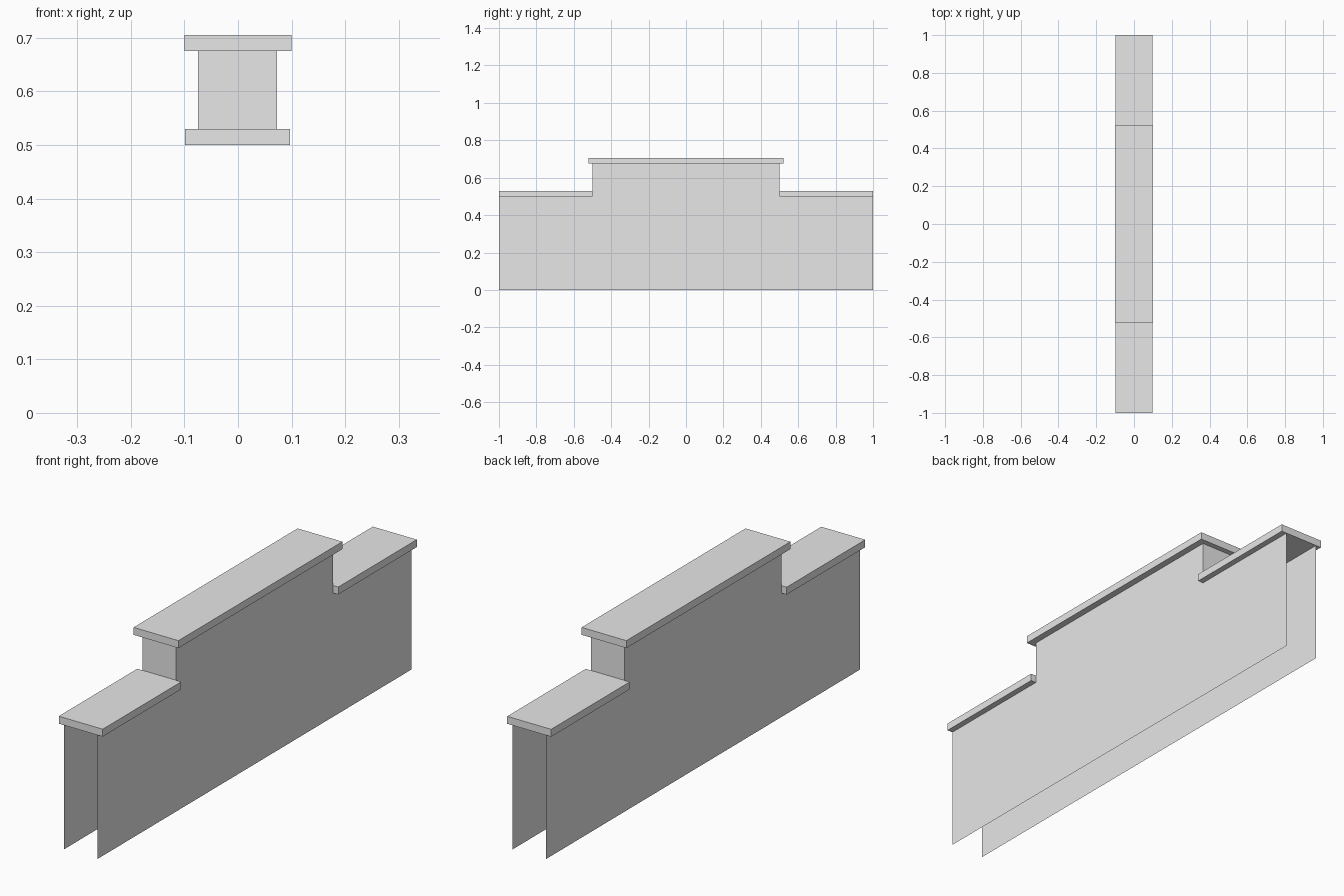
import bpy
import bmesh

cube = bpy.data.objects.get("Cube")
if cube:
    bpy.data.objects.remove(cube, do_unlink=True)

# One plain grey for every part
grey = bpy.data.materials.new("plain_grey")
grey.use_nodes = True
grey.diffuse_color = (0.8, 0.8, 0.8, 1)
grey.node_tree.nodes["Principled BSDF"].inputs["Base Color"].default_value = (0.8, 0.8, 0.8, 1)

HALF_LENGTH, STEP_Y = 1.0, 0.5
LOW_Z, HIGH_Z, CAP = 0.5, 0.675, 0.03
LEFT_X, RIGHT_X = 0.073, -0.075


def add_object(name, bm):
    mesh = bpy.data.meshes.new(name)
    bm.to_mesh(mesh)
    bm.free()
    mesh.materials.append(grey)
    obj = bpy.data.objects.new(name, mesh)
    bpy.context.collection.objects.link(obj)
    return obj


def sheet(name, points):
    bm = bmesh.new()
    bm.faces.new([bm.verts.new(p) for p in points])
    return add_object(name, bm)


def slab(name, low, high):
    bm = bmesh.new()
    bmesh.ops.create_cube(bm, size=1)
    for v in bm.verts:
        v.co = [high[i] if v.co[i] > 0 else low[i] for i in range(3)]
    return add_object(name, bm)


# Thin stepped side walls, open at the ends and underneath
profile = [(-HALF_LENGTH, 0), (HALF_LENGTH, 0), (HALF_LENGTH, LOW_Z), (STEP_Y, LOW_Z),
           (STEP_Y, HIGH_Z), (-STEP_Y, HIGH_Z), (-STEP_Y, LOW_Z), (-HALF_LENGTH, LOW_Z)]
sheet("left_wall", [(LEFT_X, y, z) for y, z in profile])
sheet("right_wall", [(RIGHT_X, y, z) for y, z in reversed(profile)])

# Risers closing the raised middle, and the low coping slabs beside them
for side, label in ((-1, "front"), (1, "back")):
    a, b = (RIGHT_X, LEFT_X) if side < 0 else (LEFT_X, RIGHT_X)
    y = side * STEP_Y
    sheet(label + "_riser", [(a, y, LOW_Z), (b, y, LOW_Z), (b, y, HIGH_Z), (a, y, HIGH_Z)])
    y0, y1 = sorted((y, side * HALF_LENGTH))
    slab(label + "_coping", (-0.099, y0, LOW_Z), (0.097, y1, LOW_Z + CAP))

# Raised coping slab with a small overhang
slab("top_coping", (-0.1, -0.522, HIGH_Z), (0.1, 0.522, HIGH_Z + CAP))
